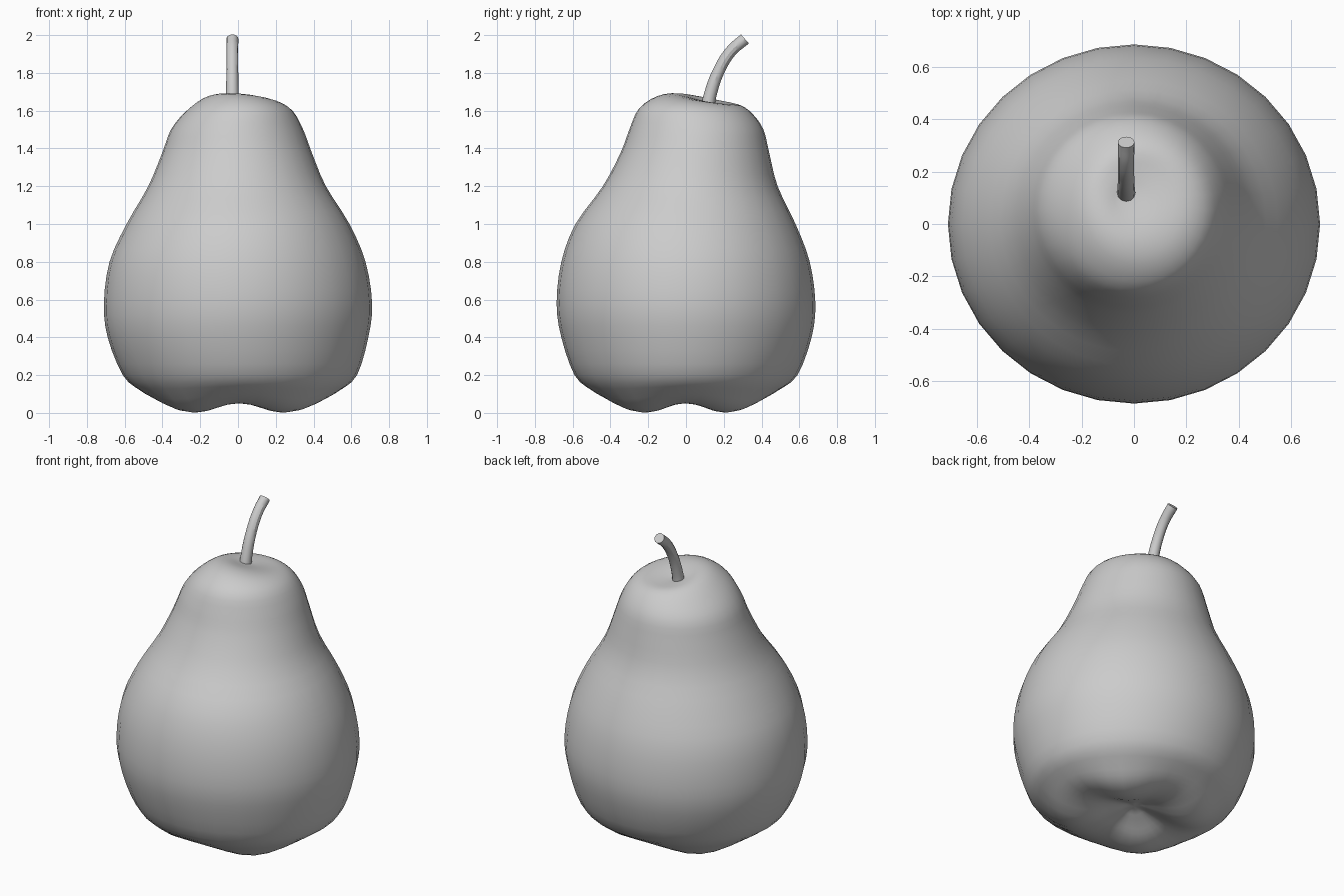
import bpy, bmesh
from math import cos, sin, pi

if "Cube" in bpy.data.objects:
    bpy.data.objects.remove(bpy.data.objects["Cube"])

SEG, STEPS = 32, 3

# Pear cross-sections: xmin, xmax, ymin, ymax, z, tilt_x, tilt_y, lobe depth
RINGS = [
    (-.05, .05, -.05, .05, .100, 0, 0, .003),
    (-.14, .14, -.13, .13, .070, 0, 0, .010),
    (-.24, .25, -.22, .22, .036, 0, 0, .020),
    (-.34, .35, -.32, .31, .027, 0, 0, .025),
    (-.43, .45, -.41, .40, .050, 0, 0, .022),
    (-.52, .54, -.50, .49, .110, 0, 0, .010),
    (-.61, .63, -.59, .59, .200, 0, 0, 0),
    (-.69, .69, -.66, .665, .400, 0, 0, 0),
    (-.71, .71, -.685, .685, .580, 0, 0, 0),
    (-.68, .675, -.66, .655, .800, 0, 0, 0),
    (-.59, .59, -.585, .58, 1.00, 0, 0, 0),
    (-.475, .465, -.44, .485, 1.20, 0, 0, 0),
    (-.40, .39, -.345, .44, 1.38, 0, 0, 0),
    (-.355, .345, -.30, .41, 1.50, 0, 0, 0),
    (-.28, .29, -.25, .355, 1.595, .003, -.015, 0),
    (-.19, .215, -.155, .29, 1.652, -.008, -.024, 0),
    (-.12, .12, -.05, .21, 1.664, -.010, -.026, 0),
    (-.06, .02, .06, .14, 1.652, -.004, -.009, 0),
]


def smooth_rings(rings, steps):
    """Catmull-Rom interpolation between the cross-sections."""
    out = []
    for i in range(len(rings) - 1):
        quad = [rings[max(0, min(len(rings) - 1, i + k))] for k in (-1, 0, 1, 2)]
        for s in range(steps):
            t = s / steps
            out.append([.5 * (2 * b + (c - a) * t + (2 * a - 5 * b + 4 * c - d) * t ** 2
                              + (3 * b - a - 3 * c + d) * t ** 3)
                        for a, b, c, d in zip(*quad)])
    out.append(rings[-1])
    return out


# Body: loft the rings, with four soft lobes underneath and a tilted crown
bm = bmesh.new()
loops = []
for x0, x1, y0, y1, z, tx, ty, lobe in smooth_rings(RINGS, STEPS):
    loop = []
    for k in range(SEG):
        a = 2 * pi * k / SEG
        c, s = cos(a), sin(a)
        loop.append(bm.verts.new(((x0 + x1) / 2 + (x1 - x0) / 2 * c,
                                  (y0 + y1) / 2 + (y1 - y0) / 2 * s,
                                  z + tx * c + ty * s + lobe * cos(4 * a))))
    loops.append(loop)
for lo, hi in zip(loops, loops[1:]):
    for k in range(SEG):
        n = (k + 1) % SEG
        bm.faces.new((lo[k], lo[n], hi[n], hi[k]))
for loop, pole in ((loops[0], (0, 0, .104)), (loops[-1], (-.02, .10, 1.65))):
    v = bm.verts.new(pole)
    for k in range(SEG):
        bm.faces.new((loop[k], loop[(k + 1) % SEG], v))
bmesh.ops.recalc_face_normals(bm, faces=bm.faces)
for f in bm.faces:
    f.smooth = True
mesh = bpy.data.meshes.new("pear_body")
bm.to_mesh(mesh)
bm.free()
bpy.context.collection.objects.link(bpy.data.objects.new("pear_body", mesh))

# Stem: bent tapered tube leaning backwards
PATH = [(.11, 1.59, 1.2), (.13, 1.69, 1.08), (.178, 1.82, 1.0), (.24, 1.917, .98), (.312, 1.98, 1.03)]
curve = bpy.data.curves.new("stem", "CURVE")
curve.dimensions = "3D"
curve.bevel_depth = .031
curve.bevel_resolution = 4
curve.use_fill_caps = True
curve.resolution_u = 6
spline = curve.splines.new("BEZIER")
spline.bezier_points.add(len(PATH) - 1)
for p, (y, z, r) in zip(spline.bezier_points, PATH):
    p.co = (-.03, y, z)
    p.radius = r
    p.handle_left_type = p.handle_right_type = "AUTO"
stem = bpy.data.objects.new("stem", curve)
bpy.context.collection.objects.link(stem)
bpy.context.view_layer.objects.active = stem
stem.select_set(True)
bpy.ops.object.convert(target="MESH")
bpy.ops.object.shade_smooth_by_angle()
